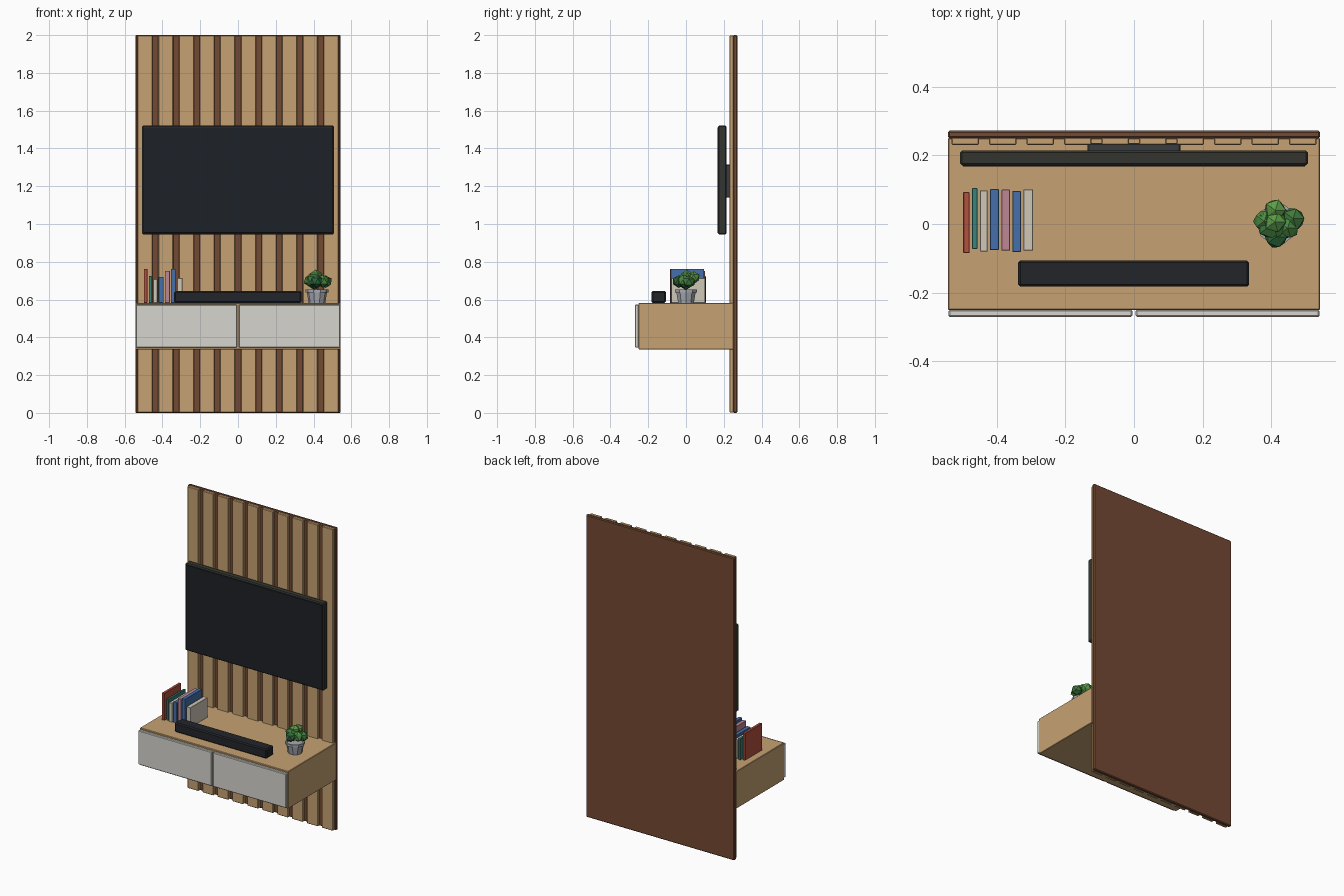
import bpy, bmesh, math, random
from mathutils import Vector

if "Cube" in bpy.data.objects:
    bpy.data.objects.remove(bpy.data.objects["Cube"])

random.seed(4)
mats = {}


def material(hexcol):
    if hexcol not in mats:
        c = [int(hexcol[i:i + 2], 16) / 255 for i in (0, 2, 4)]
        m = bpy.data.materials.new("mat_" + hexcol)
        m.diffuse_color = [((v + 0.055) / 1.055) ** 2.4 for v in c] + [1]
        m.use_nodes = True
        m.node_tree.nodes["Principled BSDF"].inputs["Base Color"].default_value = m.diffuse_color
        mats[hexcol] = m
    return mats[hexcol]


def finish(bm, name, col):
    me = bpy.data.meshes.new(name)
    bm.to_mesh(me)
    bm.free()
    me.materials.append(material(col))
    ob = bpy.data.objects.new(name, me)
    bpy.context.collection.objects.link(ob)
    return ob


def box(name, x, y, z, col, bevel=0.0):
    """Box from (min, max) ranges, with an optional small chamfer."""
    bm = bmesh.new()
    bmesh.ops.create_cube(bm, size=1)
    for v in bm.verts:
        v.co = Vector([(a + b) / 2 + c * (b - a) for (a, b), c in zip((x, y, z), v.co)])
    ob = finish(bm, name, col)
    if bevel:
        mod = ob.modifiers.new("chamfer", "BEVEL")
        mod.width, mod.segments = bevel, 1
    return ob


WOOD, DARK, DOOR, BLACK = "C6A273", "744A33", "D6D5CE", "22252A"

# Wall panel and vertical slats
box("wall_panel", (-.543, .543), (.25, .272), (0, 2), DARK, .005)
for i in range(10):
    cx = (i - 4.5) * .1093
    box(f"slat_{i + 1}", (cx - .04, cx + .04), (.231, .252), (.002, 1.998), WOOD, .003)

# Floating cabinet with two drawer fronts
box("cabinet", (-.543, .543), (-.251, .251), (.335, .582), WOOD, .003)
for side, x in (("left", (-.541, -.005)), ("right", (.005, .541))):
    box("drawer_front_" + side, x, (-.271, -.25), (.346, .573), DOOR, .004)

# Television on its bracket
box("tv_body", (-.507, .507), (.17, .214), (.944, 1.521), "33352F", .006)
box("tv_screen", (-.498, .498), (.167, .18), (.953, 1.512), "1D2126", .001)
box("tv_bracket", (-.135, .135), (.21, .236), (1.14, 1.315), "3A3D40", .004)

# Soundbar
box("soundbar", (-.338, .336), (-.183, -.106), (.583, .645), BLACK, .007)

# Row of books: x min, x max, y min, top, colour
books = [(-.498, -.480, -.085, .762, "B5503F"), (-.472, -.457, -.073, .724, "37847B"),
         (-.449, -.427, -.080, .709, "D0C8B8"), (-.420, -.394, -.076, .720, "4570AC"),
         (-.387, -.361, -.078, .752, "BC8794"), (-.355, -.330, -.082, .762, "4570AC"),
         (-.323, -.294, -.077, .714, "D0C8B8")]
for i, (x0, x1, y0, top, col) in enumerate(books):
    box(f"book_{i + 1}", (x0, x1), (y0, y0 + .178), (.583, top), col, .0015)

# Plant pot: lathed profile with rim and hollow top, ten flat sides
PX, PY, N = .418, 0, 10
profile = [(.044, .583), (.053, .637), (.060, .638), (.060, .654), (.051, .654), (.049, .642)]
bm = bmesh.new()
rings = [[bm.verts.new((PX + r * math.cos(k * math.tau / N), PY + r * math.sin(k * math.tau / N), z))
          for k in range(N)] for r, z in profile]
for a, b in zip(rings, rings[1:]):
    for k in range(N):
        bm.faces.new((a[k], a[(k + 1) % N], b[(k + 1) % N], b[k]))
bm.faces.new(rings[0][::-1])
bm.faces.new(rings[-1])
finish(bm, "plant_pot", "A9ABB2")

# Foliage: faceted irregular clumps
clumps = [(.405, 0, .697, .050, "3F7A3C"), (.380, .008, .702, .034, "4C8C42"),
          (.412, .040, .717, .034, "5C9C48"), (.414, -.038, .698, .034, "2F6A3A"),
          (.464, .016, .694, .036, "3F7A3C"), (.448, -.012, .698, .036, "4C8C42"),
          (.411, .006, .724, .033, "5C9C48")]
for i, (x, y, z, r, col) in enumerate(clumps):
    bm = bmesh.new()
    bmesh.ops.create_icosphere(bm, subdivisions=1, radius=r)
    for v in bm.verts:
        v.co = v.co * random.uniform(.88, 1.1) + Vector((x, y, z))
    finish(bm, f"leaf_clump_{i + 1}", col)
